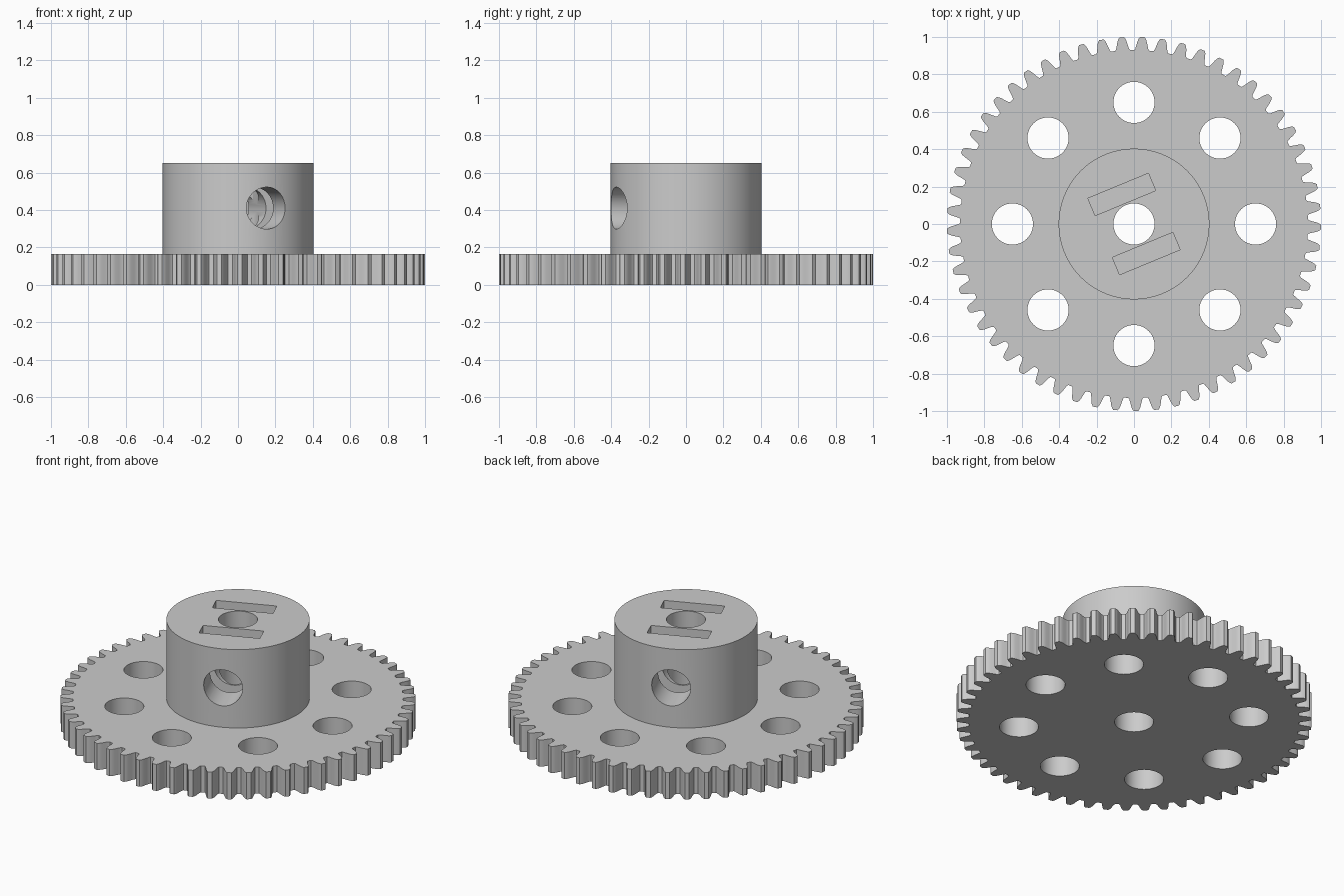
import bpy
import bmesh
from math import pi, cos, sin, radians
from mathutils import Matrix, Vector

cube = bpy.data.objects.get("Cube")
if cube:
    bpy.data.objects.remove(cube, do_unlink=True)

TEETH = 57
PLATE_H = 0.165
HUB_R, HUB_TOP = 0.403, 0.652
HOLE_R = 0.11
SCREW_Z = 0.41
SCREW_ANGLE = radians(-67.5)

grey = bpy.data.materials.new("plain grey")
grey.use_nodes = True
grey.diffuse_color = (0.6, 0.6, 0.6, 1)
grey.node_tree.nodes["Principled BSDF"].inputs["Base Color"].default_value = (0.6, 0.6, 0.6, 1)


def make_object(name, bm):
    bmesh.ops.recalc_face_normals(bm, faces=bm.faces)
    mesh = bpy.data.meshes.new(name)
    bm.to_mesh(mesh)
    bm.free()
    mesh.materials.append(grey)
    obj = bpy.data.objects.new(name, mesh)
    bpy.context.collection.objects.link(obj)
    return obj


def add_cylinder(bm, radius, depth, matrix, sides=64):
    bmesh.ops.create_cone(bm, cap_ends=True, segments=sides, radius1=radius,
                          radius2=radius, depth=depth, matrix=matrix)


def cut(target, cutter):
    """Subtract the cutter from the target, then remove it."""
    cutter.hide_render = True
    bpy.ops.object.select_all(action='DESELECT')
    bpy.context.view_layer.objects.active = target
    target.select_set(True)
    mod = target.modifiers.new("cut", 'BOOLEAN')
    mod.operation = 'DIFFERENCE'
    mod.solver = 'EXACT'
    mod.object = cutter
    bpy.ops.object.modifier_apply(modifier=mod.name)
    bpy.data.objects.remove(cutter, do_unlink=True)


def smooth(obj):
    bpy.ops.object.select_all(action='DESELECT')
    bpy.context.view_layer.objects.active = obj
    obj.select_set(True)
    bpy.ops.object.shade_smooth_by_angle(angle=radians(30))


# Toothed plate: half a tooth as (radius, share of pitch), mirrored and repeated
half = [(0.93, 0.39), (0.937, 0.34), (0.955, 0.285), (0.975, 0.235), (0.99, 0.18), (1.0, 0.11)]
tooth = [(r, -s) for r, s in half] + [(r, s) for r, s in reversed(half)]
pitch = 2 * pi / TEETH
start = -pi / 2 + 0.0105
bm = bmesh.new()
outline = []
for i in range(TEETH):
    for r, share in tooth:
        a = start + (i + share) * pitch
        outline.append(bm.verts.new((r * cos(a), r * sin(a), 0)))
base = bm.faces.new(outline)
walls = bmesh.ops.extrude_face_region(bm, geom=[base])
top = [v for v in walls["geom"] if isinstance(v, bmesh.types.BMVert)]
bmesh.ops.translate(bm, verts=top, vec=(0, 0, PLATE_H))
plate = make_object("gear_plate", bm)

# Ring of lightening holes and the centre bore
bm = bmesh.new()
add_cylinder(bm, HOLE_R, 1, Matrix())
for i in range(8):
    a = i * pi / 4
    add_cylinder(bm, HOLE_R, 1, Matrix.Translation((0.65 * cos(a), 0.65 * sin(a), 0)))
cut(plate, make_object("plate_holes", bm))
smooth(plate)

# Hub
bm = bmesh.new()
add_cylinder(bm, HUB_R, HUB_TOP - PLATE_H,
             Matrix.Translation((0, 0, (HUB_TOP + PLATE_H) / 2)), 128)
hub = make_object("hub", bm)

# Centre bore of the hub
bm = bmesh.new()
add_cylinder(bm, HOLE_R, 2, Matrix())
cut(hub, make_object("bore", bm))

# Crosswise screw hole right through the hub
turn = Matrix.Rotation(SCREW_ANGLE, 4, 'Z')
bm = bmesh.new()
add_cylinder(bm, 0.112, 1, Matrix.Translation((0, 0, SCREW_Z)) @ turn
             @ Matrix.Rotation(pi / 2, 4, 'Y'))
cut(hub, make_object("screw_hole", bm))

# Two nut slots, open at the top
slot_bottom = 0.235
for side in (-1, 1):
    bm = bmesh.new()
    place = turn @ Matrix.Translation((side * 0.171, 0, slot_bottom + 0.25))
    bmesh.ops.create_cube(bm, size=1, matrix=place @ Matrix.Diagonal((0.1, 0.35, 0.5, 1)))
    cut(hub, make_object("nut_slot", bm))
smooth(hub)
